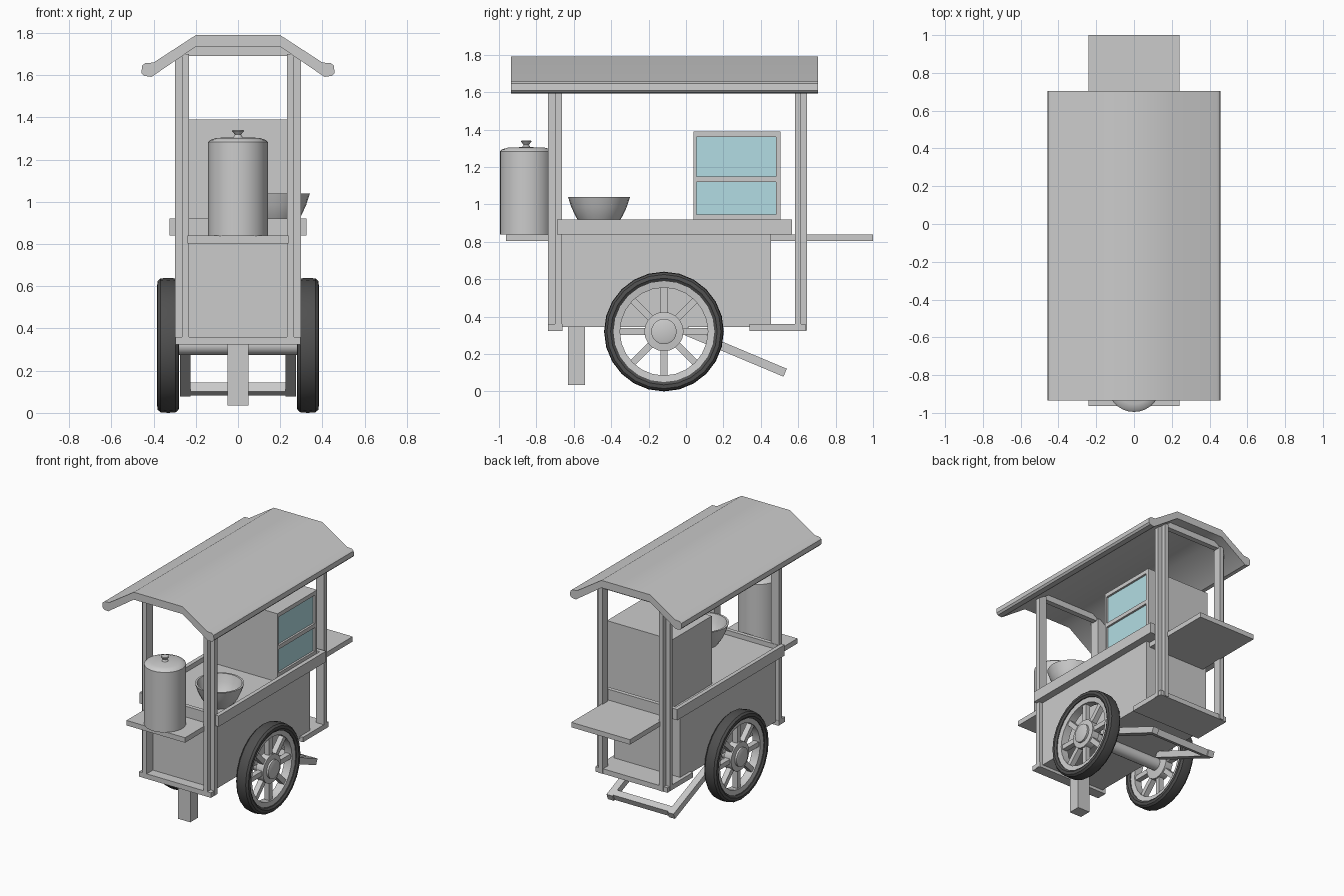
import bpy, bmesh, math
from mathutils import Matrix, Vector

if "Cube" in bpy.data.objects:
    bpy.data.objects.remove(bpy.data.objects["Cube"])


def material(name, rgb):
    m = bpy.data.materials.new(name)
    m.diffuse_color = (*rgb, 1)
    m.use_nodes = True
    m.node_tree.nodes["Principled BSDF"].inputs["Base Color"].default_value = m.diffuse_color
    return m


RUBBER = material("rubber", (0.08, 0.08, 0.08))
GLASS = material("glass", (0.45, 0.72, 0.77))


def finish(name, bm, mat=None, smooth=False, loc=(0, 0, 0), rot=(0, 0, 0)):
    bmesh.ops.recalc_face_normals(bm, faces=bm.faces)
    me = bpy.data.meshes.new(name)
    bm.to_mesh(me)
    bm.free()
    ob = bpy.data.objects.new(name, me)
    bpy.context.collection.objects.link(ob)
    ob.location, ob.rotation_euler = loc, rot
    if mat:
        me.materials.append(mat)
    if smooth:
        bpy.ops.object.select_all(action='DESELECT')
        ob.select_set(True)
        bpy.context.view_layer.objects.active = ob
        bpy.ops.object.shade_smooth_by_angle(angle=math.radians(35))
    return ob


def box(name, x, y, z, mat=None, loc=(0, 0, 0), rot=(0, 0, 0)):
    bm = bmesh.new()
    size = [b - a for a, b in (x, y, z)]
    mid = [(a + b) / 2 for a, b in (x, y, z)]
    bmesh.ops.create_cube(bm, size=1, matrix=Matrix.Translation(mid) @ Matrix.Diagonal((*size, 1)))
    return finish(name, bm, mat, loc=loc, rot=rot)


def prism(name, pts, length, matrix, smooth=False):
    """Extrude a flat outline (local xy) along local z."""
    bm = bmesh.new()
    f = bm.faces.new([bm.verts.new((a, b, 0)) for a, b in pts])
    r = bmesh.ops.extrude_face_region(bm, geom=[f])
    vs = [v for v in r["geom"] if isinstance(v, bmesh.types.BMVert)]
    bmesh.ops.translate(bm, verts=vs, vec=(0, 0, length))
    bmesh.ops.transform(bm, matrix=matrix, verts=bm.verts)
    return finish(name, bm, smooth=smooth)


def lathe(name, pts, n, loc, rot=(0, 0, 0), mat=None):
    """Spin an (r, z) profile round local z."""
    bm = bmesh.new()
    vs = [bm.verts.new((r, 0, z)) for r, z in pts]
    es = [bm.edges.new(p) for p in zip(vs, vs[1:])]
    bmesh.ops.spin(bm, geom=vs + es, axis=(0, 0, 1), cent=(0, 0, 0),
                   angle=2 * math.pi, steps=n)
    bmesh.ops.remove_doubles(bm, verts=bm.verts, dist=1e-5)
    return finish(name, bm, mat, True, loc, rot)


# Cart body
box("body", (-.27, .27), (-.665, .455), (.345, .845))

# Counter with raised rim
box("counter_floor", (-.325, .325), (-.69, .567), (.84, .885))
for s, n in ((-1, "left"), (1, "right")):
    box(f"counter_rim_{n}", sorted((s * .295, s * .325)), (-.69, .567), (.885, .92))
box("counter_rim_front", (-.295, .295), (-.69, -.66), (.885, .92))
box("counter_rim_back", (-.295, .295), (.537, .567), (.885, .92))

# End shelves
box("front_shelf", (-.24, .24), (-.963, -.665), (.803, .84))
box("back_shelf", (-.24, .24), (.455, 1.0), (.803, .84))

# Lower ledges
box("front_ledge", (-.295, .295), (-.738, -.66), (.323, .36))
box("back_ledge", (-.295, .295), (.34, .64), (.323, .36))

# Angle-section roof posts, corner facing inward
L = [(0, 0), (1, 0), (1, .5), (.5, .5), (.5, 1), (0, 1)]
for sx, nx in ((-1, "left"), (1, "right")):
    for y0, wy, ny in ((-.663, -.075, "front"), (.583, .064, "back")):
        pts = [(sx * (.232 + .066 * a), y0 + wy * b) for a, b in L]
        prism(f"{ny}_{nx}_post", pts, 1.375, Matrix.Translation((0, 0, .325)))

# Beams joining the post tops
box("front_beam", (-.25, .25), (-.72, -.68), (1.69, 1.735))
box("back_beam", (-.25, .25), (.59, .63), (1.69, 1.735))

# Roof profile, half mirrored
half = [(.2, 1.79), (.40, 1.66), (.44, 1.657), (.455, 1.645), (.457, 1.61),
        (.445, 1.597), (.41, 1.592), (.2, 1.735)]
roof = half + [(-x, z) for x, z in reversed(half)]
prism("roof", roof, 1.64,
      Matrix.Translation((0, .705, 0)) @ Matrix.Rotation(math.pi / 2, 4, 'X'), True)

# Display case: shell, window frame and two panes on the right side
box("case_shell", (-.24, .27), (.04, .505), (.885, 1.39))
for i, (y, z) in enumerate([((.04, .055), (.885, 1.39)), ((.48, .505), (.885, 1.39)),
                            ((.055, .48), (1.36, 1.39)), ((.055, .48), (1.12, 1.15)),
                            ((.055, .48), (.885, .945))]):
    box(f"case_frame_{i}", (.27, .295), y, z)
box("upper_pane", (.268, .28), (.055, .48), (1.15, 1.36), GLASS)
box("lower_pane", (.268, .28), (.055, .48), (.945, 1.12), GLASS)

# Mixing bowl
lathe("bowl", [(0, 0), (.09, 0), (.125, .05), (.148, .10), (.166, .155), (.152, .155),
               (.135, .10), (.11, .05), (.08, .015), (0, .015)], 24, (.175, -.465, .885))

# Canister with lid and knob
lathe("canister", [(0, 0), (.141, 0), (.141, .445), (.132, .455), (.10, .465), (.022, .468),
                   (.014, .48), (.028, .497), (.026, .503), (0, .503)], 28, (0, -.854, .838))

# Wheels
CY, CZ, CX = -.118, .32, .331
tire = [(.27, -.042), (.285, -.052), (.305, -.05), (.317, -.036), (.32, 0),
        (.317, .036), (.305, .05), (.285, .052), (.27, .042), (.27, -.042)]
rim = [(.235, -.03), (.275, -.036), (.275, .036), (.235, .03), (.235, -.03)]
hub = [(0, -.04), (.105, -.03), (.105, .03), (.068, .034), (.068, .048), (.055, .053), (0, .053)]
for s, n in ((-1, "left"), (1, "right")):
    loc, rot = (s * CX, CY, CZ), (0, s * math.pi / 2, 0)
    lathe(f"{n}_tire", tire, 24, loc, rot, RUBBER)
    lathe(f"{n}_rim", rim, 24, loc, rot)
    lathe(f"{n}_hub", hub, 20, loc, rot)
    for k in range(8):
        box(f"{n}_spoke_{k}", (-.02, .02), (-.018, .018), (.09, .245),
            loc=loc, rot=(k * math.pi / 4, 0, 0))

# Axle
lathe("axle", [(0, -.31), (.045, -.31), (.045, .31), (0, .31)], 16, (0, CY, CZ), (0, math.pi / 2, 0))

# Front leg
box("front_leg", (-.05, .05), (-.63, -.54), (.035, .35))

# Rear swing stand
a, b = Vector((0, -.03, .335)), Vector((0, .53, .1))
tilt = math.atan2(b.z - a.z, b.y - a.y)
for s, n in ((-1, "left"), (1, "right")):
    box(f"stand_{n}_arm", (-.025, .025), (0, (b - a).length), (-.023, .023),
        loc=(s * .25, a.y, a.z), rot=(tilt, 0, 0))
box("stand_crossbar", (-.275, .275), (-.06, -.01), (-.023, .023), loc=b, rot=(tilt, 0, 0))
